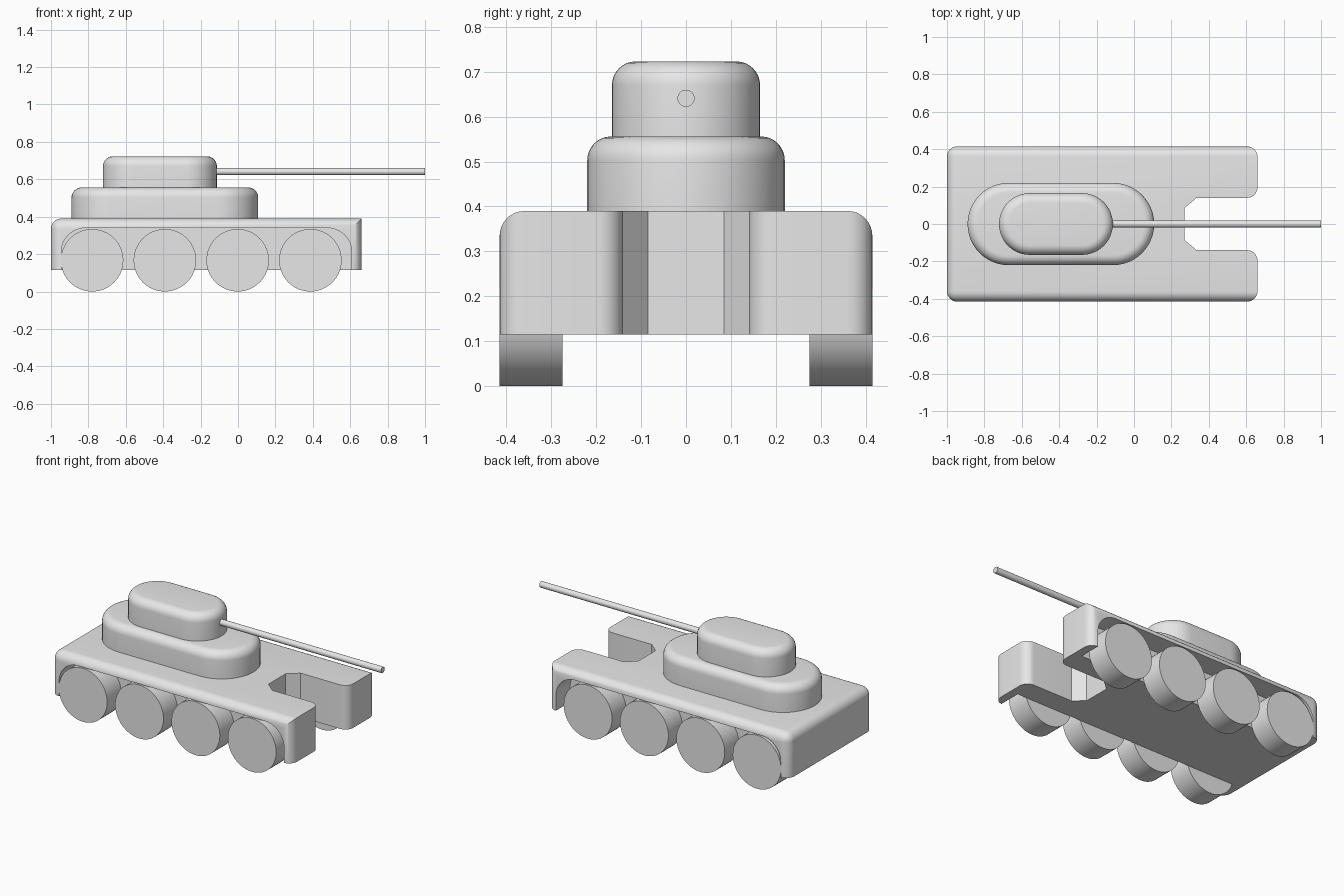
import bpy, bmesh
from math import sin, cos, pi, radians
from mathutils import Vector

if "Cube" in bpy.data.objects:
    bpy.data.objects.remove(bpy.data.objects["Cube"], do_unlink=True)

GREY = (0.8, 0.8, 0.8, 1.0)
mat = bpy.data.materials.new("plain grey")
mat.diffuse_color = GREY
mat.use_nodes = True
mat.node_tree.nodes["Principled BSDF"].inputs["Base Color"].default_value = GREY


def prism(name, points, direction, bevel=0, rule=None):
    """Extrude a closed outline along a direction; round the edges that the rule picks."""
    bm = bmesh.new()
    face = bm.faces.new([bm.verts.new(p) for p in points])
    new = bmesh.ops.extrude_face_region(bm, geom=[face], use_keep_orig=True)["geom"]
    top = [v for v in new if isinstance(v, bmesh.types.BMVert)]
    bmesh.ops.translate(bm, verts=top, vec=direction)
    bmesh.ops.recalc_face_normals(bm, faces=bm.faces)
    if rule:
        edges = [e for e in bm.edges if rule(e.verts[0].co, e.verts[1].co)]
        bmesh.ops.bevel(bm, geom=edges, offset=bevel, segments=8, profile=0.5,
                        affect="EDGES", clamp_overlap=True)
    mesh = bpy.data.meshes.new(name)
    bm.to_mesh(mesh)
    bm.free()
    obj = bpy.data.objects.new(name, mesh)
    bpy.context.collection.objects.link(obj)
    mesh.materials.append(mat)
    return obj


def activate(obj):
    bpy.ops.object.select_all(action="DESELECT")
    obj.select_set(True)
    bpy.context.view_layer.objects.active = obj


def smooth(obj):
    activate(obj)
    bpy.ops.object.shade_smooth_by_angle(angle=radians(30))


def arc(cx, cy, r, start, end, n):
    steps = [start + (end - start) * i / n for i in range(n + 1)]
    return [(cx + r * cos(a), cy + r * sin(a)) for a in steps]


# Hull: notched deck outline with rounded sides, rear and upright corners
BACK, FRONT, SIDE, LOW, HIGH = -1.0, 0.66, 0.415, 0.115, 0.39
half = [(BACK, SIDE), (FRONT, SIDE), (FRONT, 0.14), (0.335, 0.14), (0.27, 0.085)]
outline = half + [(x, -y) for x, y in reversed(half)]


def hull_edge(a, b):
    def both(axis, value):
        return abs(abs(a[axis]) - value) < 1e-4 and abs(abs(b[axis]) - value) < 1e-4
    upright = abs(a.z - b.z) > 0.01
    if upright:
        return both(0, FRONT) or both(0, -BACK)
    return both(2, HIGH) and (both(1, SIDE) or both(0, -BACK))


hull = prism("hull", [(x, y, LOW) for x, y in outline], Vector((0, 0, HIGH - LOW)),
             0.055, hull_edge)

# Wheel wells: arched recesses cut into both sides
WHEEL_IN, ARCH = 0.275, 0.13
rear_x, front_x, well_top = -0.945, 0.608, 0.34
well = [(rear_x, 0), (front_x, 0)]
well += arc(front_x - ARCH, well_top - ARCH, ARCH, 0, pi / 2, 12)
well += arc(rear_x + ARCH, well_top - ARCH, ARCH, pi / 2, pi, 12)
for side in (-1, 1):
    cutter = prism("well_cutter", [(x, side * WHEEL_IN, z) for x, z in well],
                   Vector((0, side * 0.3, 0)))
    cutter.hide_render = True
    mod = hull.modifiers.new("well", "BOOLEAN")
    mod.operation, mod.solver, mod.object = "DIFFERENCE", "EXACT", cutter
    activate(hull)
    bpy.ops.object.modifier_apply(modifier=mod.name)
    bpy.data.objects.remove(cutter, do_unlink=True)
smooth(hull)


# Turret: two stacked capsule-shaped blocks with rounded rims
def capsule_block(name, x0, x1, r, z0, z1):
    pts = arc(x1 - r, 0, r, -pi / 2, pi / 2, 24) + arc(x0 + r, 0, r, pi / 2, 1.5 * pi, 24)
    block = prism(name, [(x, y, z0) for x, y in pts], Vector((0, 0, z1 - z0)), 0.053,
                  lambda a, b: min(a.z, b.z) > z1 - 1e-4)
    smooth(block)


capsule_block("turret_base", -0.89, 0.108, 0.22, HIGH, 0.556)
capsule_block("turret_top", -0.722, -0.113, 0.165, 0.556, 0.723)


# Gun barrel and wheels
def cylinder(name, r, length, location, rotation, sides):
    bpy.ops.mesh.primitive_cylinder_add(vertices=sides, radius=r, depth=length,
                                        location=location, rotation=rotation)
    obj = bpy.context.object
    obj.name = name
    obj.data.materials.append(mat)
    smooth(obj)


cylinder("gun_barrel", 0.019, 1.2, (0.4, 0, 0.641), (0, pi / 2, 0), 32)

RADIUS = 0.167
for side, label in ((-1, "right"), (1, "left")):
    for i in range(4):
        cylinder(f"{label}_wheel_{i + 1}", RADIUS, SIDE - WHEEL_IN,
                 (-0.78 + 0.389 * i, side * (SIDE + WHEEL_IN) / 2, RADIUS),
                 (pi / 2, 0, 0), 64)
